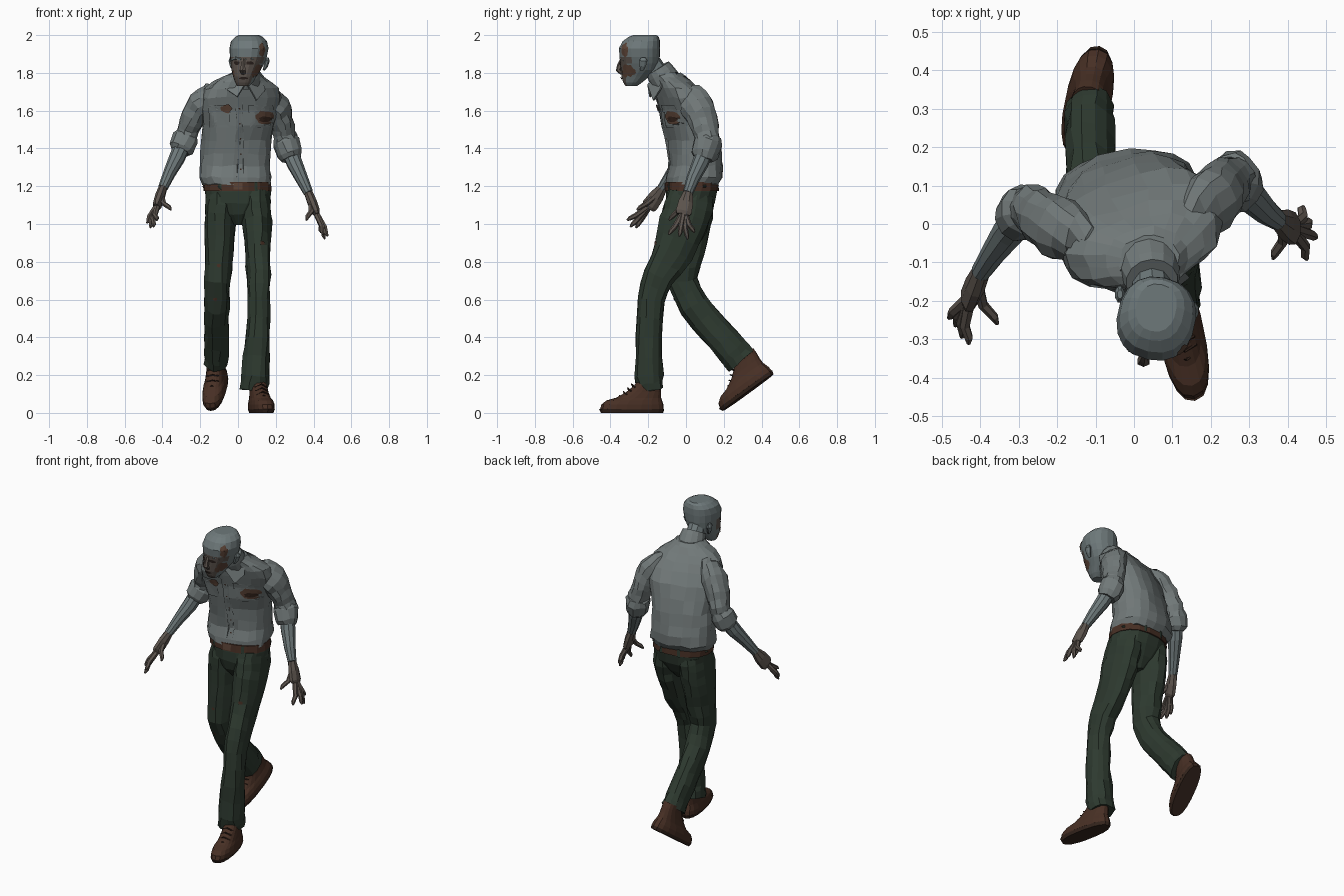
import bpy, bmesh, math, random
from mathutils import Vector, Matrix
from mathutils.bvhtree import BVHTree

random.seed(4)
Z = Vector((0, 0, 1))


def material(name, rgb):
    m = bpy.data.materials.new(name)
    m.diffuse_color = (*rgb, 1)
    return m


SHIRT = material("grey shirt", (0.165, 0.19, 0.19))
SKIN = material("pale skin", (0.155, 0.19, 0.195))
GRIME = material("grimy skin", (0.11, 0.09, 0.076))
PANTS = material("dark green cloth", (0.027, 0.042, 0.029))
LEATHER = material("brown leather", (0.064, 0.029, 0.018))
SOLE = material("dark sole", (0.035, 0.018, 0.012))
WOUND = material("dried wound", (0.105, 0.056, 0.037))
DARK = material("dark hollow", (0.025, 0.016, 0.013))


def add(name, verts, faces, mat):
    me = bpy.data.meshes.new(name)
    me.from_pydata([tuple(v) for v in verts], [], faces)
    bm = bmesh.new()
    bm.from_mesh(me)
    bmesh.ops.recalc_face_normals(bm, faces=bm.faces)
    bm.to_mesh(me)
    bm.free()
    me.materials.append(mat)
    ob = bpy.data.objects.new(name, me)
    bpy.context.collection.objects.link(ob)
    return ob


def skin_rings(name, rings, mat):
    """Bridge rings of equal point count and cap both ends."""
    n = len(rings[0])
    faces = [(i * n + k, i * n + (k + 1) % n, (i + 1) * n + (k + 1) % n, (i + 1) * n + k)
             for i in range(len(rings) - 1) for k in range(n)]
    last = (len(rings) - 1) * n
    faces += [tuple(range(n)), tuple(range(last, last + n))]
    return add(name, [p for r in rings for p in r], faces, mat)


def ring(c, u, v, a, b, n, power, jitter):
    pts = []
    for k in range(n):
        t = 2 * math.pi * (k + 0.5) / n
        cx, sx = math.cos(t), math.sin(t)
        e = 2 / power
        p = c + u * math.copysign(abs(cx) ** e, cx) * a + v * math.copysign(abs(sx) ** e, sx) * b
        pts.append(p + Vector([random.uniform(-jitter, jitter) for _ in range(3)]))
    return pts


def stack(name, rows, mat, n=16, power=2.3, jitter=0.0, mtx=None):
    """Horizontal sections: (z, cx, cy, rx, ry, yaw)."""
    rings = []
    for z, x, y, a, b, w in rows:
        u, v = Vector((math.cos(w), math.sin(w), 0)), Vector((-math.sin(w), math.cos(w), 0))
        rings.append(ring(Vector((x, y, z)), u, v, a, b, n, power, jitter))
    if mtx:
        rings = [[mtx @ p for p in r] for r in rings]
    return skin_rings(name, rings, mat)


def tube(name, rows, mat, n=10, jitter=0.0, fine=False, power=2.0):
    """Sections square to a path: (x, y, z, rx, ry)."""
    if fine:
        mids = [tuple((p + q) / 2 for p, q in zip(r, s)) for r, s in zip(rows, rows[1:])]
        rows = [r for pair in zip(rows, mids) for r in pair] + [rows[-1]]
    pts = [Vector(r[:3]) for r in rows]
    rings = []
    for i, r in enumerate(rows):
        t = (pts[min(i + 1, len(pts) - 1)] - pts[max(i - 1, 0)]).normalized()
        u = Vector((1, 0, 0))
        u = (u - t * u.dot(t)).normalized()
        rings.append(ring(pts[i], u, t.cross(u), r[3], r[4], n, power, jitter))
    return skin_rings(name, rings, mat)


def decal(name, target, c, d, w, h, mat, rect=False, n=16, layers=3, lift=0.005):
    """Thin patch cast onto a target surface along direction d."""
    me = target.data
    tree = BVHTree.FromPolygons([v.co for v in me.vertices], [tuple(p.vertices) for p in me.polygons])
    d, c = Vector(d).normalized(), Vector(c)
    right = d.cross(Z).normalized()
    up = right.cross(d)
    rim = []
    for k in range(n):
        t = 2 * math.pi * k / n
        x, y = math.cos(t), math.sin(t)
        s = 1 / max(abs(x), abs(y)) if rect else random.uniform(0.75, 1.1)
        rim.append((x * s, y * s))
    flat = [(0, 0)] + [(x * j / layers, y * j / layers) for j in range(1, layers + 1) for x, y in rim]
    verts = []
    for x, y in flat:
        p = c + right * x * w / 2 + up * y * h / 2
        hit = tree.ray_cast(p - d * 0.4, d)[0] or tree.find_nearest(p)[0]
        verts.append(hit - d * lift)
    faces = [(0, 1 + k, 1 + (k + 1) % n) for k in range(n)]
    for j in range(layers - 1):
        a, b = 1 + j * n, 1 + (j + 1) * n
        faces += [(a + k, b + k, b + (k + 1) % n, a + (k + 1) % n) for k in range(n)]
    return add(name, verts, faces, mat)


# Shirt body
shirt = stack("shirt_body", [
    (1.21, -.01, .03, .18, .135, .18), (1.25, -.015, .045, .193, .143, .2),
    (1.31, -.018, .05, .188, .138, .22), (1.37, -.015, .045, .182, .132, .25),
    (1.44, -.01, .035, .182, .132, .28), (1.52, 0, .018, .195, .132, .3),
    (1.60, .008, 0, .21, .128, .3), (1.67, .016, -.03, .215, .115, .28),
    (1.715, .022, -.05, .198, .102, .24), (1.752, .028, -.07, .155, .09, .18),
    (1.78, .036, -.09, .105, .08, .1), (1.80, .04, -.10, .075, .07, 0)], SHIRT, n=20, power=2.5, jitter=.006)
FWD = Vector((0.15, 1, 0))
decal("button_placket", shirt, (.012, -.1, 1.45), FWD, .035, .40, SHIRT, True, 32, 6, .007)
for i in range(5):
    decal("shirt_button", shirt, (.014, -.1, 1.29 + i * .08), FWD, .010, .010, SOLE, n=8, layers=1, lift=.009)
for x, z in ((-.095, 1.565), (.12, 1.565)):
    decal("chest_pocket", shirt, (x, -.1, z), FWD, .11, .11, SHIRT, True, 24, 4, .006)
    decal("pocket_flap", shirt, (x, -.1, z + .045), FWD, .12, .04, SHIRT, True, 24, 3, .0095)
decal("chest_wound", shirt, (.14, -.1, 1.56), FWD, .10, .08, WOUND, lift=.012)
decal("chest_wound_core", shirt, (.14, -.1, 1.555), FWD, .06, .03, SOLE, lift=.014)
decal("chest_stain", shirt, (-.055, -.1, 1.61), FWD, .06, .05, WOUND, lift=.012)

# Collar
tube("collar_stand", [(.04, -.105, 1.755, .085, .08), (.045, -.135, 1.80, .075, .075),
                      (.047, -.15, 1.825, .068, .068)], SHIRT, n=14)
for pts in (((-.035, -.12, 1.80), (.035, -.205, 1.74), (-.005, -.195, 1.675), (-.07, -.17, 1.72)),
            ((.118, -.11, 1.80), (.052, -.205, 1.74), (.10, -.175, 1.655), (.145, -.14, 1.71))):
    flap = add("collar_flap", pts, [(0, 1, 2, 3)], SHIRT)
    flap.modifiers.new("thick", 'SOLIDIFY').thickness = .01

# Trousers
stack("trouser_seat", [(1.225, -.005, .03, .172, .128, .12), (1.17, 0, .03, .175, .134, .1),
                       (1.11, 0, .024, .17, .13, .05), (1.05, 0, .015, .10, .105, 0),
                       (.995, .002, .01, .03, .06, 0)], PANTS, jitter=.002)
front_leg = tube("front_trouser_leg", [
    (.088, .025, 1.16, .078, .12), (.094, .015, 1.09, .082, .132), (.1, -.015, 1.0, .08, .13),
    (.105, -.065, .85, .07, .108), (.11, -.145, .72, .064, .086), (.11, -.185, .6, .061, .071),
    (.105, -.197, .4, .065, .07), (.092, -.197, .2, .077, .078), (.085, -.187, .125, .075, .07)],
    PANTS, n=12, jitter=.006, fine=True, power=2.2)
back_leg = tube("back_trouser_leg", [
    (-.088, .03, 1.16, .08, .118), (-.093, .025, 1.09, .084, .128), (-.095, .015, 1.0, .083, .12),
    (-.1, -.005, .85, .077, .10), (-.108, -.02, .70, .07, .085), (-.112, .04, .57, .068, .083),
    (-.115, .15, .44, .064, .083), (-.115, .25, .325, .064, .087), (-.115, .292, .275, .064, .087)],
    PANTS, n=12, jitter=.006, fine=True, power=2.2)
for leg, x, y, z in ((back_leg, -.12, -.05, .60), (back_leg, -.10, -.05, .78), (front_leg, .13, -.1, .9)):
    decal("trouser_stain", leg, (x, y, z), (0, 1, 0), .025, .02, LEATHER, n=8, layers=2)

# Belt
belt = stack("belt", [(1.175, -.003, .03, .181, .14, .11), (1.222, -.005, .03, .18, .137, .12)], LEATHER)
decal("belt_buckle", belt, (.0, -.1, 1.2), (0, 1, 0), .05, .036, WOUND, True, 8, 1)
for a in (-2.2, -.9, .4, 1.2, 2.0, 3.0):
    d = Vector((-math.cos(a), -math.sin(a), 0))
    decal("belt_loop", belt, Vector((0, .03, 1.2)) - d * .15, d, .018, .055, PANTS, True, 8, 1, .007)


# Shoes
def shoe(side, mtx):
    stack(side + "_shoe_sole", [(0, 0, -.167, .052, .168, 0), (.02, 0, -.169, .06, .176, 0)],
          SOLE, n=18, power=2.4, mtx=mtx)
    stack(side + "_shoe_upper", [
        (.018, 0, -.168, .06, .172, 0), (.045, 0, -.165, .06, .167, 0), (.066, 0, -.155, .055, .15, 0),
        (.08, 0, -.132, .05, .122, 0), (.11, 0, -.105, .046, .094, 0), (.145, 0, -.082, .044, .074, 0),
        (.175, 0, -.07, .046, .062, 0)], LEATHER, n=18, power=2.4, mtx=mtx)
    for i in range(4):
        y, z = -.235 + i * .022, .088 + i * .02
        lace = [mtx @ Vector(p) for p in ((-.032, y + .012, z - .012), (0, y, z + .004), (.032, y + .012, z - .012))]
        tube(side + "_shoe_lace", [(*p, .004, .004) for p in lace], SOLE, n=5)


shoe("front", Matrix.Translation((.09, -.122, 0)) @ Matrix.Rotation(.2, 4, 'Z'))
shoe("back", Matrix.Translation((-.09, .462, .205)) @ Matrix.Rotation(-.2, 4, 'Z') @ Matrix.Rotation(.62, 4, 'X'))


# Arms: sleeve path, rolled cuff, forearm, palm and fingers
def arm(side, sleeve, cuff, fore, palm, thumb, tips):
    tube(side + "_sleeve", sleeve, SHIRT, n=12, jitter=.006, fine=True)
    tube(side + "_rolled_cuff", cuff, SHIRT, n=12, jitter=.005)
    tube(side + "_forearm", fore, SKIN, n=10)
    w, p = Vector(fore[-1][:3]), Vector(palm)
    tube(side + "_palm", [(*w, .024, .027), (*w.lerp(p, .5), .027, .042), (*p, .024, .046),
                          (*(p + (p - w) * .15), .016, .038)], GRIME, n=8)
    out = (p - w).normalized()
    for i, tip in enumerate([thumb] + tips):
        t = Vector(tip)
        a = w.lerp(p, .35) if i == 0 else p.lerp(t, .12)
        b = a.lerp(t, .5) + out * .012 + Vector((math.copysign(.008, p.x), 0, 0))
        tube(side + ("_finger" if i else "_thumb"), [(*a, .016, .016), (*b, .014, .014),
             (*a.lerp(t, .85), .012, .012), (*t, .005, .005)], GRIME, n=6)


arm("right",
    [(-.09, -.045, 1.68, .045, .055), (-.145, -.03, 1.675, .064, .078), (-.195, -.01, 1.64, .073, .086),
     (-.235, .015, 1.57, .066, .076), (-.262, .035, 1.5, .058, .066), (-.28, .035, 1.44, .058, .062)],
    [(-.265, .04, 1.475, .055, .06), (-.278, .035, 1.45, .07, .072), (-.297, .02, 1.40, .066, .068),
     (-.305, .012, 1.38, .05, .052)],
    [(-.285, .03, 1.44, .045, .045), (-.325, -.02, 1.345, .043, .044), (-.365, -.075, 1.265, .033, .034),
     (-.398, -.125, 1.19, .026, .027)],
    (-.428, -.19, 1.10), (-.355, -.26, 1.075),
    [(-.43, -.312, 1.02), (-.448, -.295, .985), (-.465, -.265, .98), (-.482, -.245, 1.005)])
arm("left",
    [(.11, .0, 1.665, .045, .055), (.16, .03, 1.66, .066, .08), (.205, .06, 1.62, .074, .09),
     (.228, .09, 1.55, .065, .08), (.245, .11, 1.48, .06, .07), (.262, .115, 1.42, .06, .066)],
    [(.245, .12, 1.46, .058, .064), (.256, .115, 1.43, .072, .075), (.275, .10, 1.37, .068, .07),
     (.283, .092, 1.345, .05, .052)],
    [(.265, .11, 1.41, .045, .045), (.3, .075, 1.32, .043, .044), (.34, .035, 1.235, .034, .035),
     (.373, .01, 1.165, .026, .027)],
    (.412, -.012, 1.065), (.362, -.09, 1.02),
    [(.45, -.092, .945), (.475, -.035, .935), (.46, .008, .92), (.44, .045, .955)])

# Neck and head
tube("neck", [(.04, -.09, 1.73, .055, .055), (.045, -.15, 1.80, .052, .055), (.05, -.205, 1.87, .055, .06)], SKIN)
YAW = -.22
head = stack("head", [
    (1.73, .028, -.29, .032, .03, YAW), (1.75, .032, -.282, .047, .05, YAW),
    (1.78, .036, -.268, .06, .074, YAW), (1.815, .043, -.25, .076, .095, YAW),
    (1.85, .05, -.245, .087, .102, YAW), (1.885, .055, -.245, .096, .106, YAW),
    (1.93, .058, -.246, .102, .109, YAW), (1.968, .058, -.236, .094, .098, YAW),
    (1.99, .058, -.224, .072, .08, YAW), (2.0, .058, -.218, .052, .062, YAW)], SKIN, n=18, power=2.3)
F = Vector((math.sin(YAW), -math.cos(YAW), 0))
S = Vector((math.cos(YAW), math.sin(YAW), 0))
C = Vector((.05, -.245, 0))
head.data.materials.append(GRIME)
for poly in head.data.polygons:     # grimy lower face
    if poly.center.z < 1.87 and poly.normal.dot(F) > .25:
        poly.material_index = 1


def face(f, s, z):
    return C + F * f + S * s + Z * z


tube("nose", [(*face(.096, 0, 1.875), .009, .009), (*face(.108, 0, 1.84), .012, .014),
              (*face(.116, 0, 1.815), .018, .014), (*face(.097, 0, 1.797), .013, .01)], GRIME, n=6)
for s in (-1, 1):
    decal("eye_socket", head, face(.08, s * .036, 1.852), -F, .038, .022, DARK, n=10)
    decal("hollow_cheek", head, face(.07, s * .048, 1.795), -F - S * s * .6, .025, .04, WOUND, n=10)
    tube("brow", [(*face(.097, s * .012, 1.872), .008, .009), (*face(.092, s * .04, 1.878), .009, .01),
                  (*face(.07, s * .068, 1.868), .006, .007)], SKIN, n=6)
    tube("ear", [(*face(-.03, s * .082, 1.815), .007, .010), (*face(-.037, s * .092, 1.838), .012, .018),
                 (*face(-.042, s * .099, 1.865), .013, .023), (*face(-.042, s * .098, 1.882), .007, .012)], SKIN, n=8)
decal("mouth", head, face(.08, 0, 1.772), -F, .05, .014, DARK, n=12, lift=.006)
decal("forehead_wound", head, (.12, -.31, 1.92), -F - S * .9, .045, .08, WOUND, lift=.004)
decal("cheek_wound", head, (.10, -.30, 1.815), -F - S * 1.2, .07, .07, WOUND, lift=.004)
